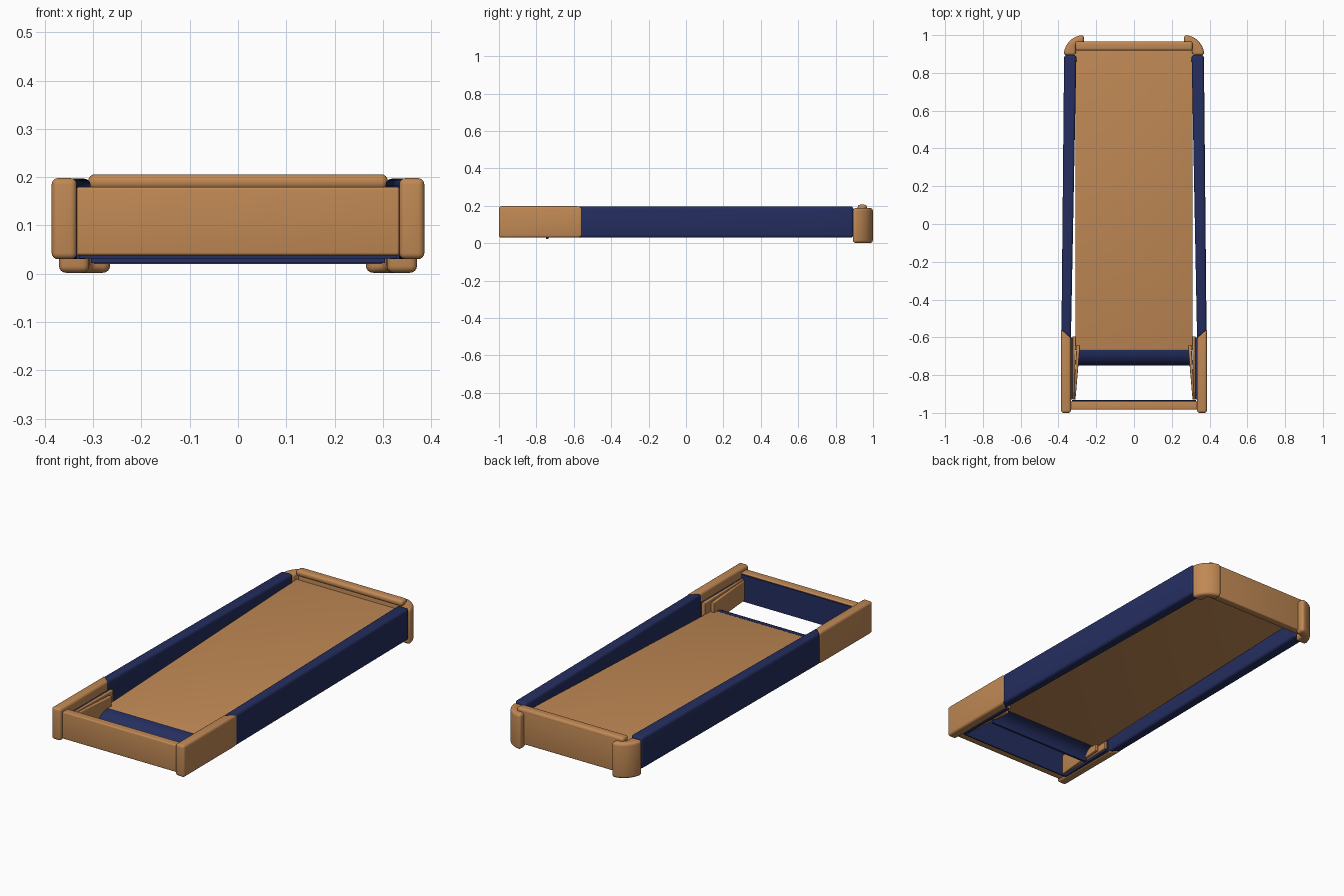
import bpy, bmesh, math
from mathutils import Vector

if "Cube" in bpy.data.objects:
    bpy.data.objects.remove(bpy.data.objects["Cube"])


def material(name, rgb):
    m = bpy.data.materials.new(name)
    m.diffuse_color = (*rgb, 1)
    m.use_nodes = True
    m.node_tree.nodes["Principled BSDF"].inputs["Base Color"].default_value = m.diffuse_color
    return m


WOOD = material("tan wood", (0.53, 0.25, 0.09))
NAVY = material("navy blue", (0.018, 0.027, 0.115))


def solid(name, base, offset, mat, bevel=0.0):
    """Extrude a flat outline of 3D points by an offset and round its edges."""
    bm = bmesh.new()
    face = bm.faces.new([bm.verts.new(p) for p in base])
    ext = bmesh.ops.extrude_face_region(bm, geom=[face])
    verts = [g for g in ext["geom"] if isinstance(g, bmesh.types.BMVert)]
    bmesh.ops.translate(bm, verts=verts, vec=Vector(offset))
    bmesh.ops.recalc_face_normals(bm, faces=bm.faces)
    if bevel:
        edges = [e for e in bm.edges if e.calc_face_angle(0) > 0.6]
        bmesh.ops.bevel(bm, geom=edges, offset=bevel, segments=4,
                        profile=0.5, affect='EDGES', clamp_overlap=True)
    me = bpy.data.meshes.new(name)
    bm.to_mesh(me)
    bm.free()
    me.materials.append(mat)
    ob = bpy.data.objects.new(name, me)
    bpy.context.collection.objects.link(ob)
    bpy.context.view_layer.objects.active = ob
    ob.select_set(True)
    bpy.ops.object.shade_smooth_by_angle(angle=math.radians(35))
    ob.select_set(False)
    return ob


def plan(name, pts, z0, z1, mat, bevel=0.0):
    return solid(name, [(x, y, z0) for x, y in pts], (0, 0, z1 - z0), mat, bevel)


def side(name, pts, half, mat, bevel=0.0):
    return solid(name, [(-half, y, z) for y, z in pts], (2 * half, 0, 0), mat, bevel)


def rect(y0, y1, z0, z1):
    return [(y0, z0), (y1, z0), (y1, z1), (y0, z1)]


# parts repeated on left and right
for s, label in ((-1, "left"), (1, "right")):
    def pair(name, pts, z0, z1, mat, bevel=0.0):
        plan(label + "_" + name, [(s * x, y) for x, y in pts], z0, z1, mat, bevel)

    # long padded rail and mitred wooden front cap
    pair("side_rail", [(0.305, 0.895), (0.370, 0.895), (0.384, -0.565), (0.334, -0.61)],
         0.03, 0.197, NAVY, 0.014)
    pair("front_cap", [(0.334, -1.0), (0.386, -1.0), (0.386, -0.555), (0.334, -0.60)],
         0.03, 0.198, WOOD, 0.013)
    # navy lining and slanted wooden arms inside the cap
    pair("cap_lining", [(0.327, -0.93), (0.335, -0.93), (0.335, -0.60), (0.318, -0.60)],
         0.03, 0.15, NAVY)
    pair("inner_arm", [(0.310, -0.93), (0.320, -0.93), (0.304, -0.64), (0.285, -0.64)],
         0.04, 0.145, WOOD, 0.004)
    pair("outer_arm", [(0.316, -0.93), (0.325, -0.93), (0.325, -0.595), (0.307, -0.595)],
         0.04, 0.155, WOOD, 0.004)
    # curved rear corner post
    arc = [(0.265 + 0.107 * math.cos(a), 0.893 + 0.107 * math.sin(a))
           for a in [math.radians(90 * i / 10) for i in range(11)]]
    pair("rear_post", arc + [(0.265, 0.95), (0.308, 0.94), (0.308, 0.893)],
         0.002, 0.188, WOOD, 0.016)

# rear board with rounded top bar
side("rear_board", rect(0.925, 0.967, 0.02, 0.195), 0.30, WOOD, 0.006)
side("rear_top_bar", rect(0.918, 0.967, 0.175, 0.206), 0.31, WOOD, 0.013)

# front board with navy lining behind it
side("front_board", rect(-0.982, -0.938, 0.038, 0.18), 0.335, WOOD, 0.006)
side("front_board_lining", rect(-0.938, -0.931, 0.032, 0.172), 0.328, NAVY)

# sloping panel
side("sloping_panel", [(-0.668, 0.092), (0.93, 0.155), (0.93, 0.125), (-0.668, 0.072)],
     0.31, WOOD, 0.004)

# navy flap curling down from the front of the panel
angles = [math.radians(90 * i / 10) for i in range(11)]
outer = [(-0.668 - 0.08 * math.sin(a), 0.022 + 0.069 * math.cos(a)) for a in angles]
inner = [(-0.668 - 0.068 * math.sin(a), 0.022 + 0.057 * math.cos(a)) for a in angles]
side("front_flap", outer + inner[::-1], 0.305, NAVY)
